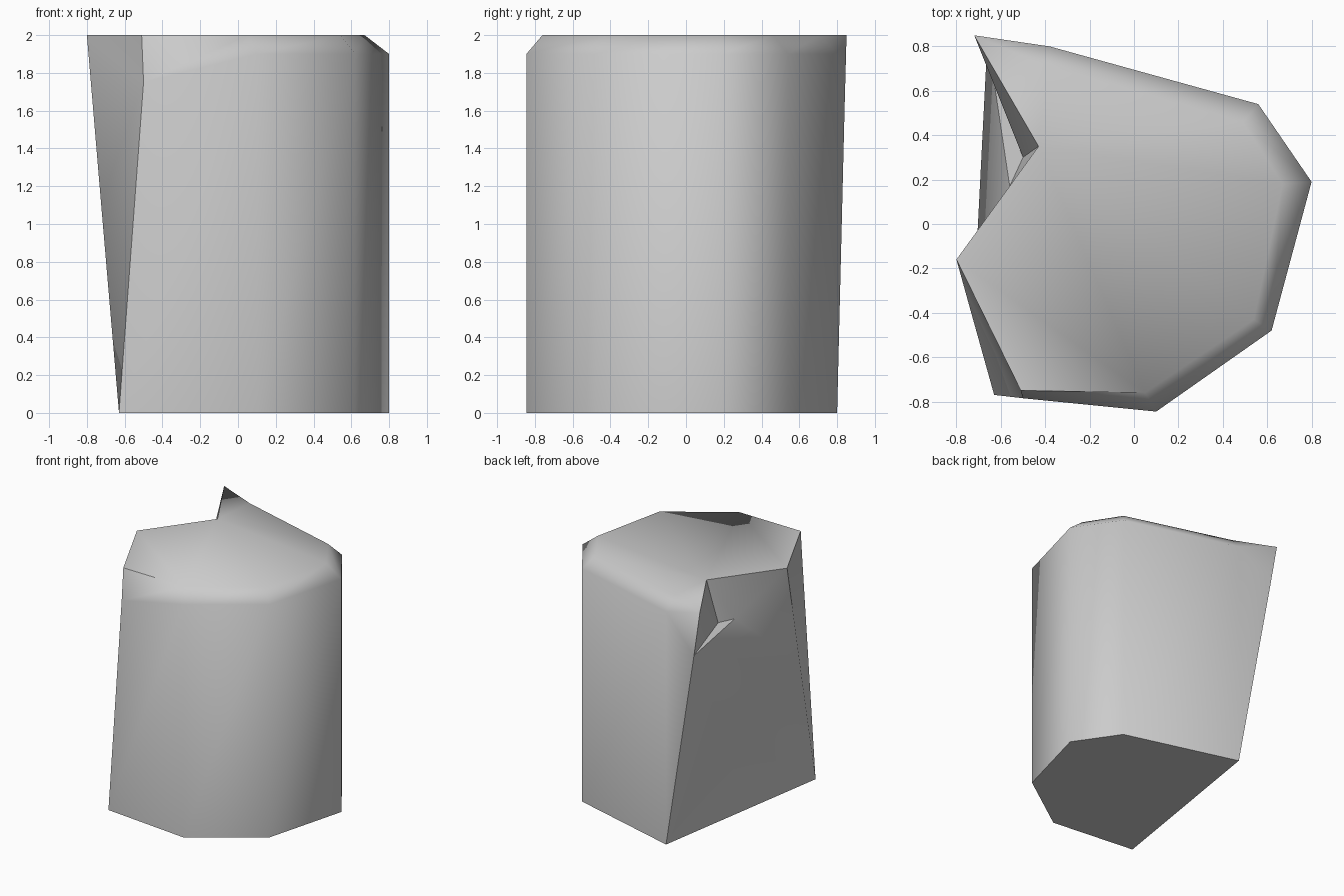
import bpy, bmesh

if "Cube" in bpy.data.objects:
    bpy.data.objects.remove(bpy.data.objects["Cube"])

# Single stone colour
stone = bpy.data.materials.new("stone_grey")
stone.diffuse_color = (0.6, 0.6, 0.6, 1)
stone.use_nodes = True
stone.node_tree.nodes["Principled BSDF"].inputs["Base Color"].default_value = stone.diffuse_color

bm = bmesh.new()


def point(x, y, z):
    return bm.verts.new((x, y, z))


def face(*verts):
    return bm.faces.new(verts)


# Outer wall outline, running from the front left corner round to the back
outline = [(-.63, -.77), (.10, -.845), (.62, -.48), (.80, .19), (.56, .54), (-.38, .80)]
rim = [(-.51, -.75), (.05, -.76), (.54, -.43), (.67, .18), (.49, .46), (-.39, .71)]

base = [point(x, y, 0) for x, y in outline]
shoulder = [point(x, y, 1.9) for x, y in outline]
top = [point(x, y, 2) for x, y in rim]
shoulder[0].co = (-.50, -.785, 1.75)

# Walls and rounded top edge
for i in range(5):
    face(base[i], base[i + 1], shoulder[i + 1], shoulder[i])
    face(shoulder[i], shoulder[i + 1], top[i + 1], top[i])

# Broken side: overhanging points, hollow middle and notch
peak = point(-.72, .85, 2)
notch = point(-.43, .35, 2)
spur = point(-.80, -.16, 2)
back_edge = point(-.66, .84, 1.63)
front_edge = point(-.725, -.43, 1.11)
ledge_a = point(-.50, .30, 1.65)
ledge_b = point(-.56, .17, 1.65)
hollow = point(-.50, .18, .66)
foot = point(-.505, .015, 0)

# Back sliver under the peak
face(base[5], back_edge, shoulder[5])
face(back_edge, peak, shoulder[5])
face(shoulder[5], peak, top[5])

# Lower broken face
face(base[5], hollow, back_edge)
face(base[5], foot, hollow)
face(foot, base[0], hollow)
face(base[0], front_edge, hollow)
face(hollow, front_edge, back_edge)

# Upper broken face and ledge
face(back_edge, ledge_a, peak)
face(ledge_a, notch, peak)
face(back_edge, ledge_b, ledge_a)
face(back_edge, front_edge, ledge_b)
face(front_edge, spur, ledge_b)
face(ledge_b, spur, notch)
face(ledge_a, ledge_b, notch)

# Chipped front left corner
face(base[0], shoulder[0], front_edge)
face(shoulder[0], spur, front_edge)
face(shoulder[0], top[0], spur)

# Flat top and underside
face(*top, peak, notch, spur)
face(*reversed(base), foot)

bmesh.ops.recalc_face_normals(bm, faces=bm.faces)
bmesh.ops.triangulate(bm, faces=[f for f in bm.faces if len(f.verts) > 4])

mesh = bpy.data.meshes.new("rock_pillar")
bm.to_mesh(mesh)
bm.free()
mesh.materials.append(stone)
rock = bpy.data.objects.new("rock_pillar", mesh)
bpy.context.collection.objects.link(rock)

# Soft rounding on the walls, crisp breaks elsewhere
bpy.context.view_layer.objects.active = rock
rock.select_set(True)
bpy.ops.object.shade_smooth_by_angle(angle=0.91)
